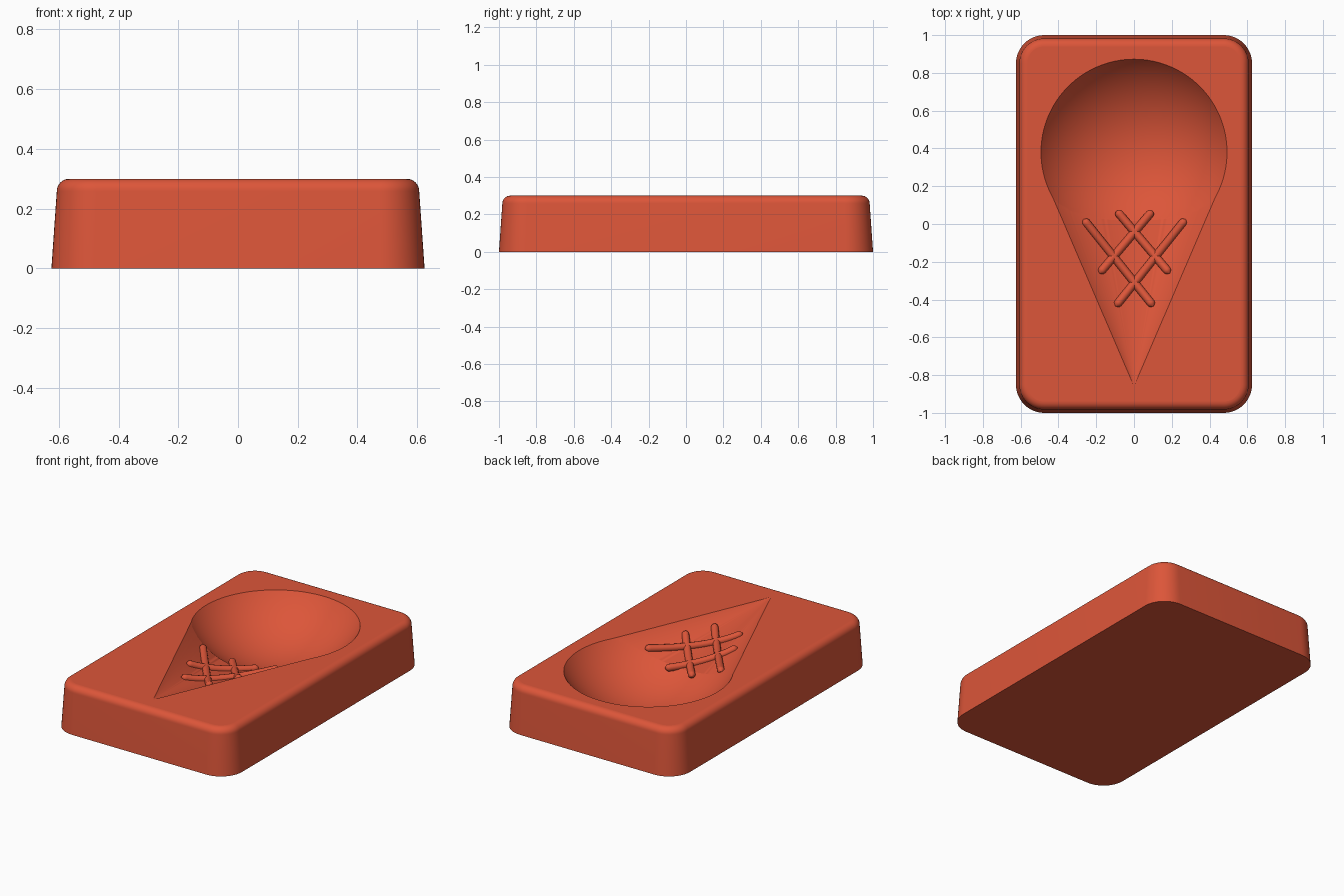
import bpy
import bmesh
from math import sin, cos, pi, sqrt
from mathutils import Vector

if "Cube" in bpy.data.objects:
    bpy.data.objects.remove(bpy.data.objects["Cube"], do_unlink=True)

TOP = 0.3
APEX_Y, MOUTH_Y = -0.86, 0.15          # cone tip and wide end
MOUTH_W, SLOPE = 0.434, 0.345          # half width, depth per half width
BOWL_Y, BOWL_R, BOWL_D = 0.38, 0.4925, 0.25

# Single material
red = bpy.data.materials.new("terracotta_red")
red.use_nodes = True
colour = (0.72, 0.092, 0.041, 1)
red.diffuse_color = colour
red.node_tree.nodes["Principled BSDF"].inputs["Base Color"].default_value = colour


def add_object(name, bm):
    mesh = bpy.data.meshes.new(name)
    bmesh.ops.recalc_face_normals(bm, faces=bm.faces)
    bm.to_mesh(mesh)
    bm.free()
    mesh.materials.append(red)
    obj = bpy.data.objects.new(name, mesh)
    bpy.context.collection.objects.link(obj)
    return obj


def select_only(obj):
    bpy.ops.object.select_all(action='DESELECT')
    obj.select_set(True)
    bpy.context.view_layer.objects.active = obj


def rounded_rectangle(bm, hx, hy, radius, z, steps=12):
    ring = []
    for corner, (sx, sy) in enumerate([(1, 1), (-1, 1), (-1, -1), (1, -1)]):
        for i in range(steps + 1):
            a = (corner + i / steps) * pi / 2
            ring.append(bm.verts.new((sx * (hx - radius) + radius * cos(a),
                                      sy * (hy - radius) + radius * sin(a), z)))
    return ring


# Block: drafted walls and a rounded upper rim
bm = bmesh.new()
levels = [(0, 0)]
fillet, draft = 0.042, 0.018
for i in range(9):
    a = i / 8 * pi / 2
    levels.append((TOP - fillet + fillet * sin(a), draft + fillet * (1 - cos(a))))
rings = [rounded_rectangle(bm, 0.625 - d, 1 - d, 0.15 - d, z) for z, d in levels]
for low, high in zip(rings, rings[1:]):
    for i in range(len(low)):
        j = (i + 1) % len(low)
        bm.faces.new((low[i], low[j], high[j], high[i]))
bm.faces.new(rings[0][::-1])
bm.faces.new(rings[-1])
block = add_object("mould_block", bm)

# Bowl cutter: sphere dipping into the top
bm = bmesh.new()
R = (BOWL_R ** 2 + BOWL_D ** 2) / (2 * BOWL_D)
bmesh.ops.create_uvsphere(bm, u_segments=128, v_segments=96, radius=R)
bmesh.ops.translate(bm, verts=bm.verts, vec=(0, BOWL_Y, TOP + R - BOWL_D))
bowl = add_object("bowl_cutter", bm)

# Cone cutter: slanted cone whose lower side dips into the top
bm = bmesh.new()
depth = MOUTH_W * SLOPE
cone_r = (MOUTH_W ** 2 + depth ** 2) / (2 * depth)
tip = bm.verts.new((0, APEX_Y, TOP + 0.0003))
ring = [bm.verts.new((cone_r * sin(i * pi / 96), MOUTH_Y,
                      TOP + cone_r - depth - cone_r * cos(i * pi / 96)))
        for i in range(192)]
for i in range(192):
    bm.faces.new((tip, ring[i], ring[(i + 1) % 192]))
bm.faces.new(ring)
cone = add_object("cone_cutter", bm)

# Carve both hollows
select_only(block)
for cutter in (bowl, cone):
    cutter.hide_render = True
    mod = block.modifiers.new("carve", 'BOOLEAN')
    mod.operation = 'DIFFERENCE'
    mod.solver = 'EXACT'
    mod.object = cutter
    bpy.ops.object.modifier_apply(modifier=mod.name)
    bpy.data.objects.remove(cutter, do_unlink=True)
bpy.ops.object.shade_smooth_by_angle(angle=pi / 7)
for face in block.data.polygons:
    if abs(face.normal.z) > 0.9999 and (face.center.z < 0.01 or face.center.z > TOP - 0.001):
        face.use_smooth = False


def cone_floor(x, y):
    t = (y - APEX_Y) / (MOUTH_Y - APEX_Y)
    r = cone_r * t
    return TOP + r - depth * t - sqrt(max(r * r - x * x, 0))


# Waffle ribs: round rods that follow the cone floor, mirrored left to right
curve = bpy.data.curves.new("waffle_ribs", 'CURVE')
curve.dimensions = '3D'
curve.bevel_depth = 0.022
curve.bevel_resolution = 4
curve.use_fill_caps = True
RIBS = [((-0.27, 0.025), (0.1, -0.435)), ((-0.095, 0.07), (0.185, -0.26))]
for side in (1, -1):
    for a, b in RIBS:
        start, end = Vector(a), Vector(b)
        length = (end - start).length
        count = 60
        spline = curve.splines.new('POLY')
        spline.points.add(count)
        for i, point in enumerate(spline.points):
            p = start.lerp(end, i / count)
            x = side * p.x + 0.003
            point.co = (x, p.y, cone_floor(x, p.y) + 0.004, 1)
            # rounded rod ends
            gap = min(i, count - i) / count * length / curve.bevel_depth
            point.radius = max(0.15, sqrt(1 - (1 - min(gap, 1)) ** 2))
curve.materials.append(red)
ribs = bpy.data.objects.new("waffle_ribs", curve)
bpy.context.collection.objects.link(ribs)
select_only(ribs)
bpy.ops.object.convert(target='MESH')
bpy.ops.object.shade_smooth_by_angle(angle=pi / 4)
